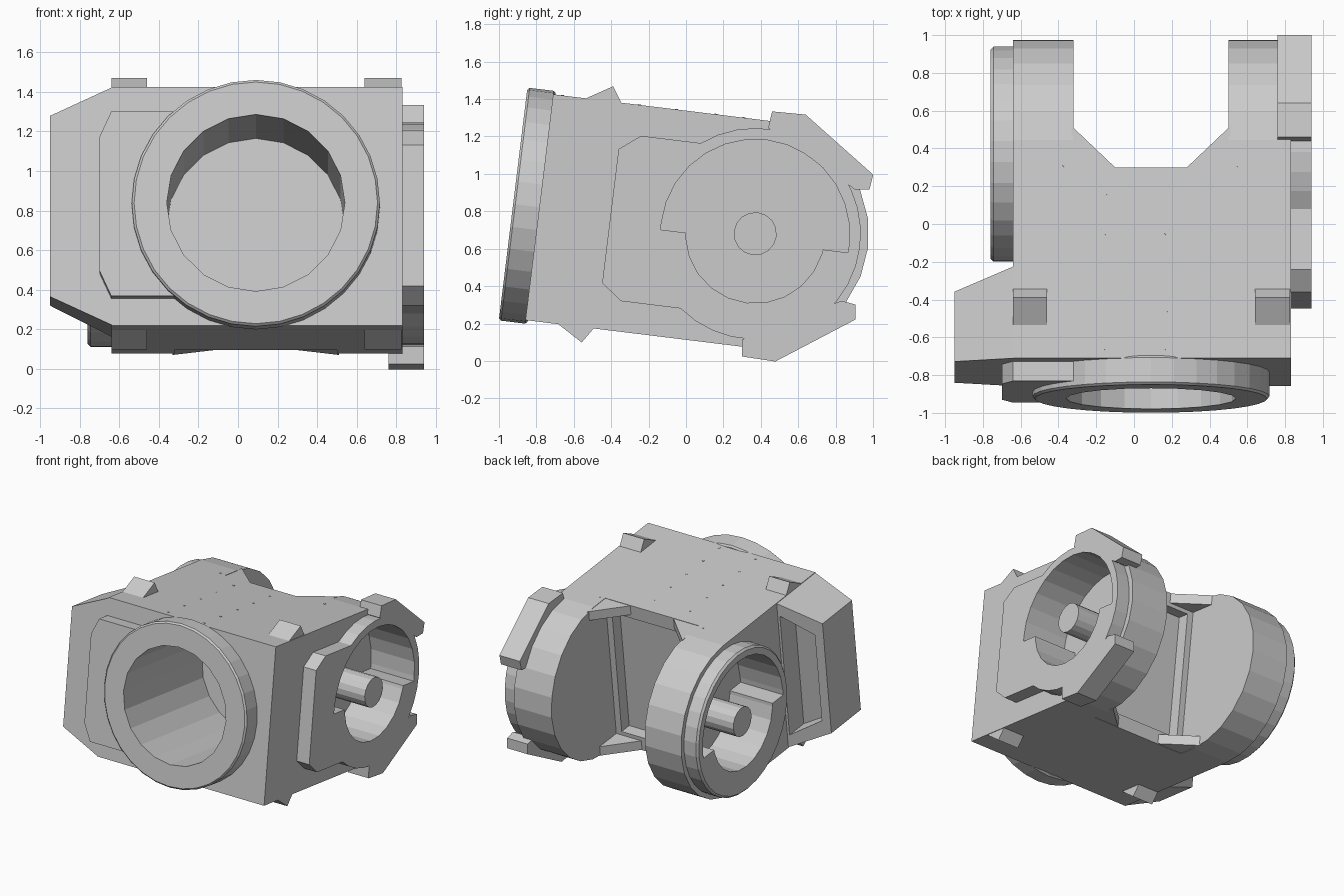
import bpy, bmesh
from math import sin, cos, radians
from mathutils import Matrix, Vector

if "Cube" in bpy.data.objects:
    bpy.data.objects.remove(bpy.data.objects["Cube"])

# Everything is built in a frame centred on the side hubs, tilted 7 degrees:
# x = across, u = along the body towards the back, v = up.
FRAME = Matrix.Translation((0, 0.37, 0.68)) @ Matrix.Rotation(radians(-7), 4, 'X')
RING_X = 0.09


def add(name, bm):
    bmesh.ops.recalc_face_normals(bm, faces=bm.faces)
    me = bpy.data.meshes.new(name)
    bm.to_mesh(me)
    bm.free()
    ob = bpy.data.objects.new(name, me)
    ob.matrix_world = FRAME
    bpy.context.collection.objects.link(ob)
    return ob


def prism(name, pts, axis, a, b):
    """Extrude a 2D outline along x (u,v), y (x,v) or z (x,u) from a to b."""
    place = {'x': lambda p, t: (t, p[0], p[1]),
             'y': lambda p, t: (p[0], t, p[1]),
             'z': lambda p, t: (p[0], p[1], t)}[axis]
    bm = bmesh.new()
    lo = [bm.verts.new(place(p, a)) for p in pts]
    hi = [bm.verts.new(place(p, b)) for p in pts]
    bm.faces.new(lo)
    bm.faces.new(hi)
    for i in range(len(pts)):
        j = (i + 1) % len(pts)
        bm.faces.new((lo[i], lo[j], hi[j], hi[i]))
    return add(name, bm)


def arc(r, start, end, n, cx=0, cy=0):
    angles = [radians(start + (end - start) * i / n) for i in range(n + 1)]
    return [(cx + r * cos(t), cy + r * sin(t)) for t in angles]


def circle(r, n, cx=0, cy=0):
    return arc(r, 0, 360, n, cx, cy)[:-1]


def rect(x0, x1, y0, y1):
    return [(x0, y0), (x1, y0), (x1, y1), (x0, y1)]


def hull(name, pts):
    bm = bmesh.new()
    for p in pts:
        bm.verts.new(p)
    bmesh.ops.convex_hull(bm, input=bm.verts)
    bmesh.ops.dissolve_limit(bm, angle_limit=0.01, verts=bm.verts, edges=bm.edges)
    return add(name, bm)


def bake(ob):
    dg = bpy.context.evaluated_depsgraph_get()
    me = bpy.data.meshes.new_from_object(ob.evaluated_get(dg))
    ob.modifiers.clear()
    ob.data = me


def bevel(ob, width):
    m = ob.modifiers.new("bevel", 'BEVEL')
    m.width, m.segments = width, 1
    m.limit_method, m.angle_limit = 'ANGLE', radians(60)
    bake(ob)


def cut(obs, cutters):
    for ob in obs:
        for c in cutters:
            m = ob.modifiers.new("cut", 'BOOLEAN')
            m.operation, m.solver, m.object = 'DIFFERENCE', 'EXACT', c
        bake(ob)


# Main body with rounded rear, later split into two arms
body = prism("body", [(-1.163, -0.608), *arc(0.608, -90, 90, 12), (-1.163, 0.608)],
             'x', -0.64, 0.83)

# Left side bulge with tapered top, bottom and back
bulge = hull("side_bulge", [(x, u, s * v) for s in (-1, 1) for x, u, v in
             ((-0.63, -1.163, 0.608), (-0.63, -0.67, 0.608),
              (-0.95, -1.163, 0.46), (-0.95, -0.79, 0.46))])

# Front collar and the chamfered plate beside it
collar = prism("front_collar", circle(0.627, 32, RING_X), 'y', -1.304, -1.15)
bevel(collar, 0.012)
plate = prism("front_plate", [(0.0, -0.47), (-0.64, -0.47), (-0.70, -0.34),
                              (-0.70, 0.34), (-0.64, 0.47), (0.0, 0.47)],
              'y', -1.268, -1.15)

# Side hub discs, the right one with a forward tab
left_hub = prism("left_hub", circle(0.57, 32), 'x', -0.76, -0.62)
bevel(left_hub, 0.015)
right_hub = prism("right_hub", [*arc(0.565, -128, 128, 24), (-0.67, 0.445),
                                (-0.78, 0.36), (-0.78, -0.36), (-0.67, -0.445)],
                  'x', 0.80, 0.94)

# Clips on the rear edge of the right hub, top and bottom
clip = [(0.0, 0.57), (0.01, 0.66), (0.19, 0.665), (0.588, 0.39), (0.578, 0.31), (0.5, 0.30)]
for s, label in ((1, "upper"), (-1, "lower")):
    prism(label + "_clip", [(u, s * v) for u, v in clip], 'x', 0.76, 0.94)

# Cutters: gap between arms, rear recess, bore, hub pockets, bulge recess
gap = prism("gap_cutter", rect(-0.32, 0.5, -0.145, 1.0), 'z', -1, 1)
recess = prism("recess_cutter", rect(-0.27, 0.45, -0.5, 0.5), 'y', -0.24, 0.0)
bore = prism("bore_cutter", circle(0.45, 20, RING_X), 'y', -1.6, -0.31)
key = [*arc(0.505, 0, 180, 14), (-0.505, -0.04), (-0.37, -0.04),
       *arc(0.372, 190, 350, 10), (0.37, -0.04), (0.505, -0.04)]
right_pocket = prism("right_pocket_cutter", key, 'x', 0.56, 1.2)
left_pocket = prism("left_pocket_cutter", key, 'x', -1.2, -0.385)
notch = prism("notch_cutter", [(-0.89, -0.36), (-0.655, -0.50), (-0.655, 0.50), (-0.89, 0.36)],
              'y', -0.86, -0.3)

cut([body], [gap, recess, bore, right_pocket, left_pocket])
cut([collar, plate], [bore])
cut([right_hub], [right_pocket])
cut([left_hub], [left_pocket])
cut([bulge], [notch])
for c in (gap, recess, bore, right_pocket, left_pocket, notch):
    bpy.data.objects.remove(c)

# Pegs in the hub pockets
prism("right_peg", circle(0.115, 16), 'x', 0.53, 0.935)
prism("left_peg", circle(0.115, 16), 'x', -0.755, -0.36)

for s, label in ((1, "upper"), (-1, "lower")):
    # Corner gussets between the arms
    for x0, x1, side in ((-0.33, -0.10, "left"), (0.51, 0.28, "right")):
        prism(f"{label}_{side}_gusset", [(x0, -0.16), (x1, -0.16), (x1, -0.145), (x0, 0.075)],
              'z', s * 0.53, s * 0.605)
    # Wedge cleats on the top and bottom faces
    for x0, x1, side in ((-0.64, -0.46, "left"), (0.64, 0.825, "right")):
        prism(f"{label}_{side}_cleat", [(-1.0, s * 0.6), (-0.85, s * 0.69), (-0.79, s * 0.6)],
              'x', x0, x1)

# Tiny rivets on the top face
spots = [(x, y) for x in (-0.15, 0.17) for y in (-0.66, -0.46, -0.25, -0.05, 0.16)]
for i, (x, y) in enumerate(spots + [(-0.37, 0.31), (0.545, 0.31)]):
    u = (y - 0.37 - 0.074) / 0.9925
    prism(f"rivet_{i + 1}", circle(0.008, 8, x, u), 'z', 0.6, 0.611)
